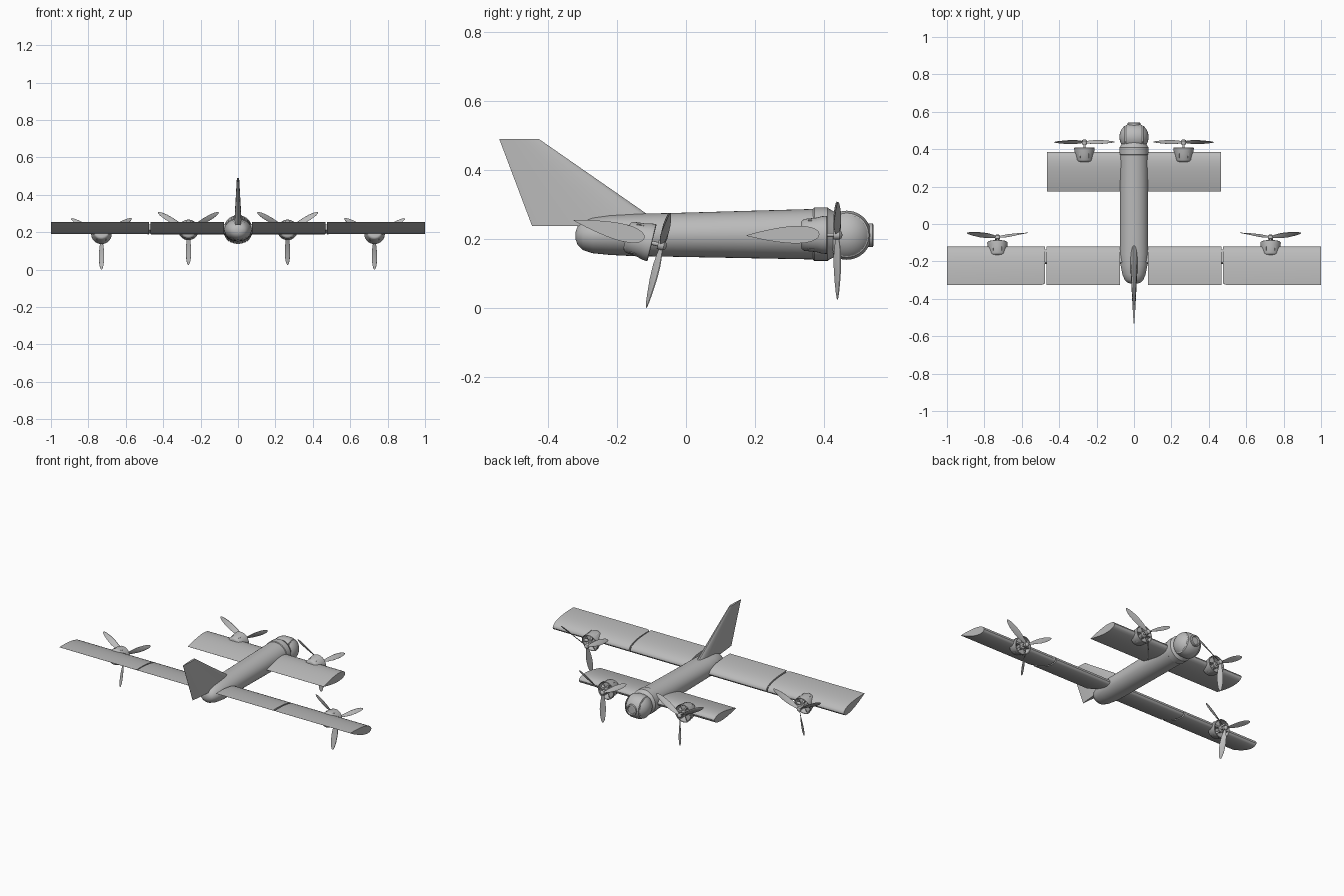
import bpy, bmesh, math
from mathutils import Vector, Matrix

if "Cube" in bpy.data.objects:
    bpy.data.objects.remove(bpy.data.objects["Cube"])

grey = bpy.data.materials.new("light grey")
grey.diffuse_color = (0.5, 0.5, 0.5, 1)
grey.use_nodes = True
grey.node_tree.nodes["Principled BSDF"].inputs["Base Color"].default_value = grey.diffuse_color


def finish(name, bm, matrix=None, side=1, angle=35):
    """Turn a bmesh into a shaded object, optionally mirrored in x."""
    if matrix:
        bm.transform(matrix)
    if side < 0:
        bm.transform(Matrix.Scale(-1, 4, (1, 0, 0)))
    bmesh.ops.recalc_face_normals(bm, faces=bm.faces)
    me = bpy.data.meshes.new(name)
    bm.to_mesh(me)
    bm.free()
    me.materials.append(grey)
    ob = bpy.data.objects.new(name, me)
    bpy.context.collection.objects.link(ob)
    bpy.context.view_layer.objects.active = ob
    ob.select_set(True)
    bpy.ops.object.shade_smooth_by_angle(angle=math.radians(angle))
    ob.select_set(False)
    return ob


def loft(bm, rings):
    """Skin a row of closed rings and cap both ends."""
    vs = [[bm.verts.new(p) for p in r] for r in rings]
    n = len(vs[0])
    for a, b in zip(vs, vs[1:]):
        for i in range(n):
            j = (i + 1) % n
            bm.faces.new((a[i], a[j], b[j], b[i]))
    bm.faces.new(vs[0])
    bm.faces.new(vs[-1])
    return bm


def oval(y, z, rx, rz, n=40):
    return [Vector((rx * math.cos(t), y, z + rz * math.sin(t)))
            for t in (2 * math.pi * i / n for i in range(n))]


def turned(bm, profile, n=32):
    """Lathe (y, radius) pairs around the y axis."""
    return loft(bm, [oval(y, 0, r, r, n) for y, r in profile])


def airfoil(chord, thick, n=14):
    """Symmetric section: (distance behind leading edge, offset)."""
    def half(u):
        return 5 * thick * chord * (0.2969 * math.sqrt(u) - 0.126 * u
                                    - 0.3516 * u**2 + 0.2843 * u**3 - 0.1036 * u**4)
    us = [(1 - math.cos(math.pi * i / n)) / 2 for i in range(n + 1)]
    return ([(u * chord, half(u) + 0.0004) for u in us[::-1]]
            + [(u * chord, -half(u) - 0.0004) for u in us[1:]])


def wing_ring(x, le, te, scale=1.0, thick=0.235):
    le, te = Vector(le), Vector(te)
    d = te - le
    along = d.normalized()
    up = Vector((-along.y, along.x)) * -1
    pts = [le + along * a + up * b for a, b in airfoil(d.length * scale, thick / scale)]
    return [Vector((x, p.x, p.y)) for p in pts]


# fuselage: slim tube, rounded at the tail
body = [(-0.319, .210, .015, .012), (-0.313, .210, .036, .028), (-0.298, .210, .050, .042),
        (-0.27, .211, .062, .052), (-0.22, .212, .072, .058), (-0.16, .212, .075, .061),
        (-0.05, .212, .075, .063), (0.37, .214, .075, .073)]
finish("fuselage", loft(bmesh.new(), [oval(*r) for r in body]))
collar = [(0.368, .214, .074, .074), (0.371, .214, .077, .077), (0.41, .214, .077, .077),
          (0.413, .214, .074, .074), (0.44, .213, .06, .06)]
finish("nose_collar", loft(bmesh.new(), [oval(*r) for r in collar]))

# nose: two cheeks cut from a ball, with a camera drum between them
C = Vector((0, 0.465, 0.211))
for s, label in ((1, "right"), (-1, "left")):
    bm = bmesh.new()
    bmesh.ops.create_uvsphere(bm, u_segments=40, v_segments=24, radius=0.078,
                              matrix=Matrix.Translation(C))
    for co, no in (((0.049, 0, 0), (-1, 0, 0)), ((0, 0.538, 0), (0, 1, 0)),
                   ((0, 0.418, 0), (0, -1, 0))):
        r = bmesh.ops.bisect_plane(bm, geom=bm.verts[:] + bm.edges[:] + bm.faces[:],
                                   plane_co=co, plane_no=no, clear_outer=True)
        bmesh.ops.holes_fill(bm, edges=[e for e in bm.edges if e.is_boundary])
    finish(label + "_nose_cheek", bm, side=s)
spin = Matrix.Translation(C) @ Matrix.Rotation(math.pi / 2, 4, 'Z')
finish("camera_drum", turned(bmesh.new(), [(-.046, .058), (-.043, .064), (-.02, .071), (.02, .071),
                                           (.043, .064), (.046, .058)], 40), spin)
finish("camera_lens", turned(bmesh.new(), [(.05, .034), (.075, .034), (.077, .031), (.077, .026),
                                           (.071, .022)]), Matrix.Translation(C))

# tail fin: swept airfoil with a straight root and tip
rings = []
for z, le, te, thick in ((.237, -.062, -.445, .105), (.489, -.425, -.54, .10)):
    rings.append([Vector((b, le - a, z)) for a, b in airfoil(le - te, thick)])
finish("tail_fin", loft(bmesh.new(), rings))

FRONT = ((0.386, .214), (0.174, .210))
REAR = ((-0.120, .203), (-0.325, .254))


def engine(label, s, matrix):
    # cup shaped housing, open at the front
    finish(label + "_housing", turned(bmesh.new(), [
        (-.106, .034), (-.103, .041), (-.096, .046), (-.06, .050), (-.045, .054), (-.031, .055),
        (-.029, .053), (-.031, .050), (-.06, .046), (-.088, .042)]), matrix, s)
    # motor, shaft and spokes
    bm = turned(bmesh.new(), [(-.09, .02), (-.04, .02), (-.036, .017), (-.034, .006), (-.012, .006),
                              (-.012, .014), (.006, .014), (.012, .009), (.014, .003)], 24)
    for i in range(6):
        m = Matrix.Rotation(i * math.pi / 3, 4, 'Y') @ Matrix.Translation((.033, -.06, 0)) \
            @ Matrix.Diagonal((.034, .05, .004, 1))
        bmesh.ops.create_cube(bm, size=1, matrix=m)
    finish(label + "_motor", bm, matrix, s)
    # three twisted blades
    bm = bmesh.new()
    for k in range(3):
        turn = Matrix.Rotation(math.radians(90 + 120 * k), 4, 'Y')
        rings = []
        for r, chord, pitch in ((.008, .012, 55), (.03, .020, 52), (.06, .030, 45), (.1, .035, 36),
                                (.14, .031, 28), (.168, .022, 23), (.182, .012, 20), (.187, .003, 20)):
            p = math.radians(pitch)
            rings.append([turn @ Vector((r, a * math.sin(p) + b * math.cos(p),
                                         a * math.cos(p) - b * math.sin(p)))
                          for a, b in ((chord / 2 - u, v) for u, v in airfoil(chord, .11, 6))])
        loft(bm, rings)
    finish(label + "_propeller", bm, matrix, s)


for s, label in ((1, "right"), (-1, "left")):
    # front wing and three-piece rear wing
    finish(label + "_front_wing",
           loft(bmesh.new(), [wing_ring(x, *FRONT) for x in (.06, .466)]), side=s)
    finish(label + "_rear_inner_wing",
           loft(bmesh.new(), [wing_ring(x, *REAR) for x in (.075, .467)]), side=s)
    finish(label + "_rear_outer_wing", loft(bmesh.new(), [
        wing_ring(x, *REAR, scale=k) for x, k in ((.475, .95), (.48, .975), (.492, 1), (1.0, 1))]),
        side=s)
    # joint tongues between wing pieces and into the body
    for name, x0, x1 in (("_wing_joint", .45, .50), ("_wing_root", .03, .09)):
        bm = bmesh.new()
        bmesh.ops.create_cube(bm, size=1, matrix=Matrix.Translation(((x0 + x1) / 2, -.175, .217))
                              @ Matrix.Rotation(math.radians(-14), 4, 'X')
                              @ Matrix.Diagonal((x1 - x0, .07, .03, 1)))
        finish(label + name, bm, side=s)
    engine(label + "_front_engine", s, Matrix.Translation((.265, .438, .212)))
    engine(label + "_rear_engine", s, Matrix.Translation((.73, -.07, .182))
           @ Matrix.Rotation(math.radians(-14), 4, 'X'))
